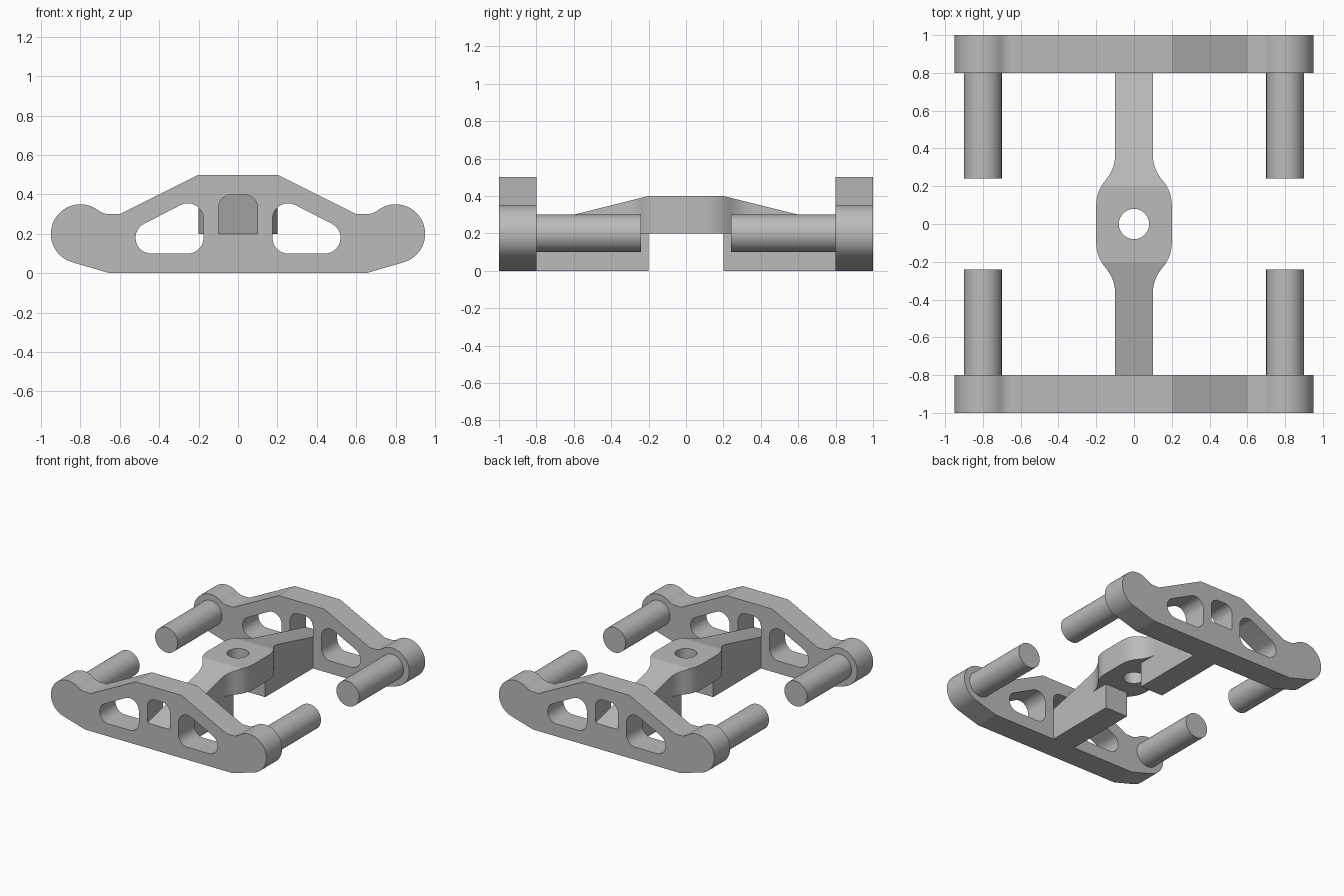
import bpy, bmesh
from math import radians, cos, sin, pi
from mathutils import Matrix, Vector

cube = bpy.data.objects.get("Cube")
if cube:
    bpy.data.objects.remove(cube, do_unlink=True)

grey = bpy.data.materials.new("metal grey")
grey.use_nodes = True
colour = (0.5, 0.5, 0.5, 1)
grey.diffuse_color = colour
grey.node_tree.nodes["Principled BSDF"].inputs["Base Color"].default_value = colour


def arc(cx, cy, r, start, end):
    """Points on an arc, angles in degrees."""
    n = max(2, round(abs(end - start) / 6))
    angles = [radians(start + (end - start) * i / n) for i in range(n + 1)]
    return [(cx + r * cos(a), cy + r * sin(a)) for a in angles]


def mirror_x(points):
    return [(-x, y) for x, y in reversed(points)]


def finish(name, bm):
    bmesh.ops.recalc_face_normals(bm, faces=bm.faces)
    mesh = bpy.data.meshes.new(name)
    bm.to_mesh(mesh)
    bm.free()
    mesh.materials.append(grey)
    obj = bpy.data.objects.new(name, mesh)
    bpy.context.collection.objects.link(obj)
    bpy.ops.object.select_all(action='DESELECT')
    obj.select_set(True)
    bpy.context.view_layer.objects.active = obj
    bpy.ops.object.shade_smooth_by_angle(angle=radians(12))
    return obj


def plate(loops, depth):
    """Outline with holes, filled and extruded evenly about z = 0."""
    curve = bpy.data.curves.new("outline", 'CURVE')
    curve.dimensions = '2D'
    curve.fill_mode = 'BOTH'
    curve.extrude = depth / 2
    for loop in loops:
        spline = curve.splines.new('POLY')
        spline.points.add(len(loop) - 1)
        for p, (x, y) in zip(spline.points, loop):
            p.co = (x, y, 0, 1)
        spline.use_cyclic_u = True
    helper = bpy.data.objects.new("outline", curve)
    bpy.context.collection.objects.link(helper)
    mesh = bpy.data.meshes.new_from_object(helper)
    bm = bmesh.new()
    bm.from_mesh(mesh)
    bmesh.ops.remove_doubles(bm, verts=bm.verts, dist=1e-5)
    bpy.data.objects.remove(helper)
    bpy.data.curves.remove(curve)
    bpy.data.meshes.remove(mesh)
    return bm


# Side frame outline: round ends, fillets, sloped shoulders
half = [(0.65, 0)] + arc(0.8, 0.2, 0.15, -73.74, 126.87)
half += arc(0.65, 0.4, 0.1, -53.13, -90) + [(0.6, 0.3), (0.2, 0.5)]
outline = half + mirror_x(half)

# Openings in the frame
side_window = (arc(0.255, 0.275, 0.08, 180, 63) + arc(0.44, 0.18, 0.08, 63, -90)
               + arc(0.255, 0.18, 0.08, -90, -180))
arch = [(0.1, 0.2)] + arc(0.03, 0.33, 0.07, 0, 90)
arch += mirror_x(arch)

for name, y in (("front_frame", -0.9), ("back_frame", 0.9)):
    bm = plate([outline, side_window, mirror_x(side_window), arch], 0.2)
    bm.transform(Matrix.Translation((0, y, 0)) @ Matrix.Rotation(pi / 2, 4, 'X'))
    finish(name, bm)

# Central beam with a flared, drilled hub; its top slopes down to both frames
quarter = arc(0, 0.1, 0.2, 0, 42) + arc(0.3, 0.365, 0.2, 222, 180) + [(0.1, 1)]
right = [(x, -y) for x, y in reversed(quarter)] + quarter
bm = plate([right + mirror_x(right), arc(0, 0, 0.08, 0, 354)], 0.2)
for y in (-0.2, 0.2):
    bmesh.ops.bisect_plane(bm, geom=bm.verts[:] + bm.edges[:] + bm.faces[:],
                           plane_co=(0, y, 0), plane_no=(0, 1, 0))
for v in bm.verts:
    top = 0.4 - 0.25 * max(0, abs(v.co.y) - 0.2)
    v.co.z = top if v.co.z > 0 else 0.2
bmesh.ops.remove_doubles(bm, verts=bm.verts, dist=1e-5)
bmesh.ops.dissolve_degenerate(bm, edges=bm.edges, dist=1e-5)
finish("central_beam", bm)

for side, s in (("front", -1), ("back", 1)):
    # Rail under the beam
    bm = bmesh.new()
    bmesh.ops.create_cube(bm, size=1)
    bmesh.ops.scale(bm, vec=Vector((0.2, 0.6, 0.2)), verts=bm.verts)
    bmesh.ops.translate(bm, vec=Vector((0, s * 0.5, 0.1)), verts=bm.verts)
    finish(side + "_rail", bm)
    # Pegs pointing inwards
    for hand, x in (("left", 0.8), ("right", -0.8)):
        bm = bmesh.new()
        bmesh.ops.create_cone(bm, cap_ends=True, segments=64, radius1=0.1,
                              radius2=0.1, depth=0.58)
        bm.transform(Matrix.Translation((x, s * 0.53, 0.2))
                     @ Matrix.Rotation(pi / 2, 4, 'X'))
        finish(f"{side}_{hand}_peg", bm)
